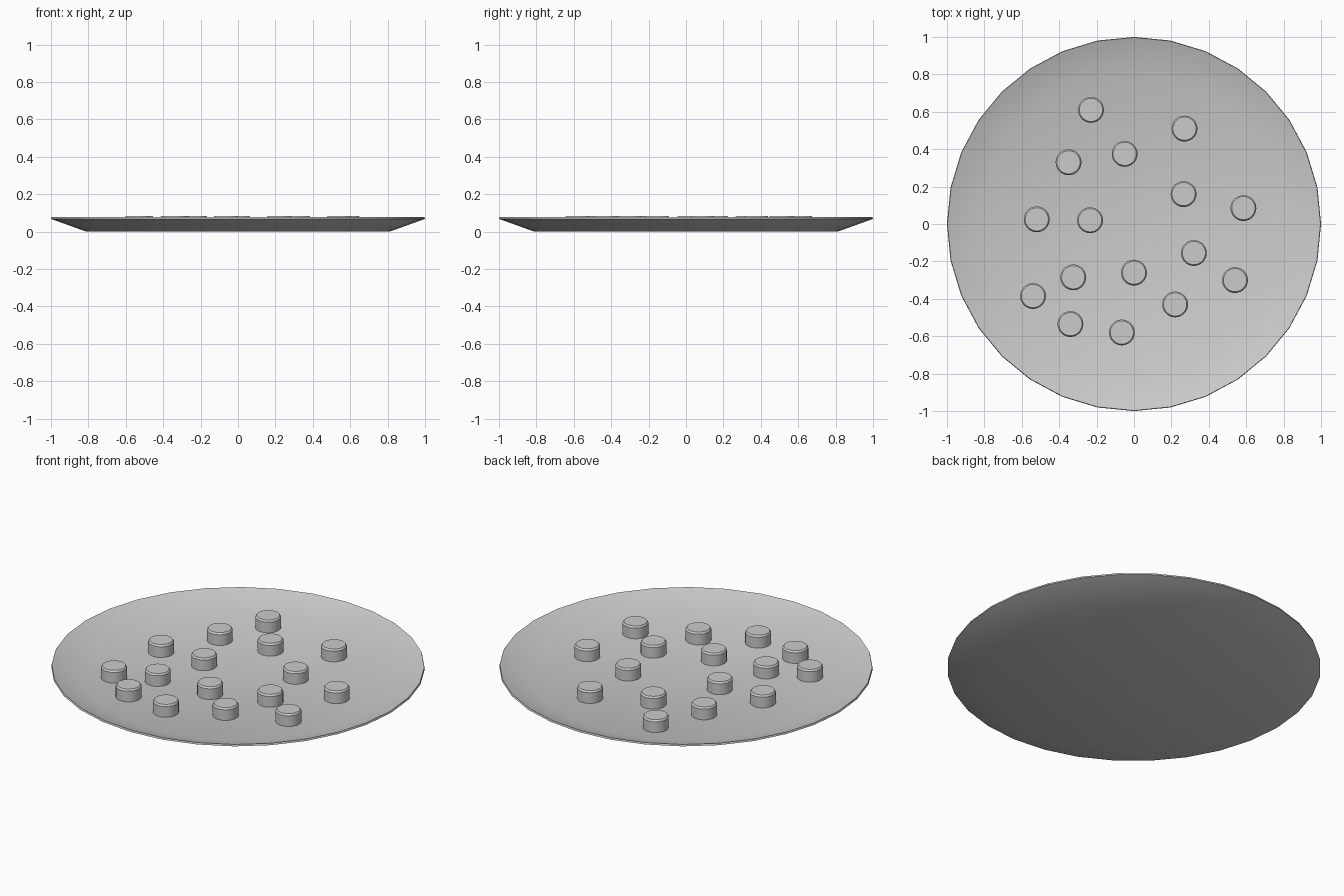
import bpy, bmesh, math

if "Cube" in bpy.data.objects:
    bpy.data.objects.remove(bpy.data.objects["Cube"])

SIDES = 32

def lathe(name, profile, x=0.0, y=0.0, angle=30):
    """Closed revolved body from (radius, z) points, capped at both ends."""
    bm = bmesh.new()
    rings = []
    for r, z in profile:
        rings.append([bm.verts.new((r * math.cos(2 * math.pi * i / SIDES),
                                    r * math.sin(2 * math.pi * i / SIDES), z))
                      for i in range(SIDES)])
    for a, b in zip(rings, rings[1:]):
        for i in range(SIDES):
            j = (i + 1) % SIDES
            bm.faces.new((a[i], a[j], b[j], b[i]))
    bm.faces.new(rings[0][::-1])
    bm.faces.new(rings[-1])
    bmesh.ops.recalc_face_normals(bm, faces=bm.faces)
    mesh = bpy.data.meshes.new(name)
    bm.to_mesh(mesh)
    bm.free()
    ob = bpy.data.objects.new(name, mesh)
    ob.location = (x, y, 0)
    bpy.context.collection.objects.link(ob)
    bpy.ops.object.select_all(action='DESELECT')
    ob.select_set(True)
    bpy.context.view_layer.objects.active = ob
    bpy.ops.object.shade_smooth_by_angle(angle=math.radians(angle))
    return ob

# Shallow dish: flat base, sloped wall, thin rim, sunken floor
lathe("plate", [(0.81, 0.0), (1.0, 0.068), (0.997, 0.078), (0.807, 0.01)])

# Small round pieces lying on the plate, each with a chamfered top edge
spots = [(-0.23, 0.61), (0.27, 0.51), (-0.35, 0.33), (-0.05, 0.375),
         (0.265, 0.16), (0.585, 0.085), (-0.52, 0.025), (-0.235, 0.02),
         (0.32, -0.155), (0.54, -0.30), (0.0, -0.26), (-0.325, -0.285),
         (-0.54, -0.385), (-0.34, -0.535), (-0.065, -0.58), (0.22, -0.43)]
for n, (x, y) in enumerate(spots, 1):
    lathe(f"round_piece_{n:02d}",
          [(0.069, 0.01), (0.069, 0.073), (0.062, 0.083)], x, y)
